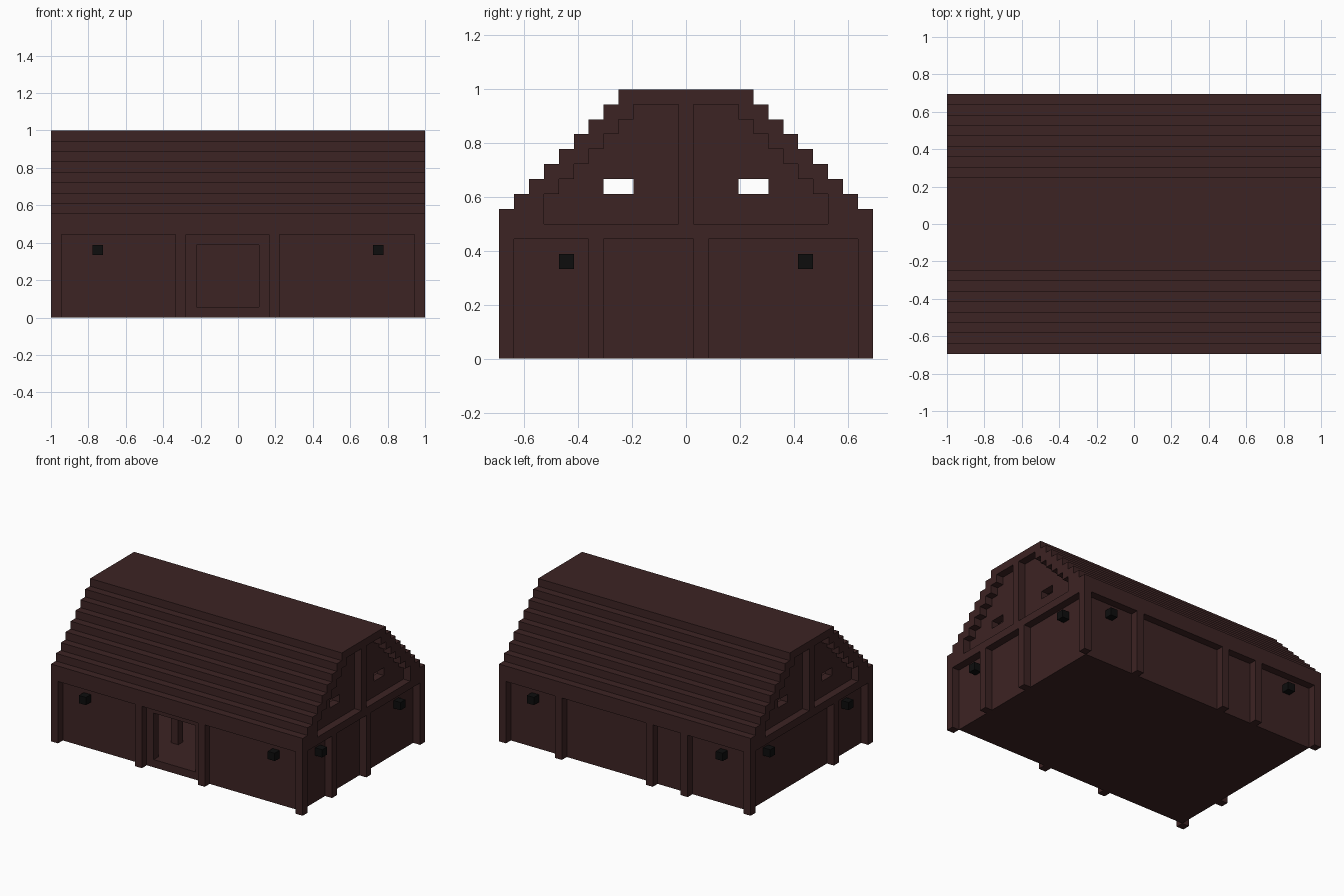
import bpy, bmesh
from mathutils import Vector

if "Cube" in bpy.data.objects:
    bpy.data.objects.remove(bpy.data.objects["Cube"], do_unlink=True)

# One block of the building; the house is LENGTH x DEPTH blocks
U = 1 / 18
LENGTH, DEPTH = 36, 25


def material(name, color):
    m = bpy.data.materials.new(name)
    m.use_nodes = True
    m.diffuse_color = (*color, 1)
    bsdf = m.node_tree.nodes["Principled BSDF"]
    bsdf.inputs["Base Color"].default_value = (*color, 1)
    bsdf.inputs["Roughness"].default_value = 0.9
    return m


wood = material("dark_wood", (0.046, 0.017, 0.017))
black = material("lantern_black", (0.004, 0.004, 0.004))


def finish(name, bm, mat):
    bmesh.ops.recalc_face_normals(bm, faces=bm.faces)
    for v in bm.verts:
        v.co = Vector((v.co.x - LENGTH / 2, v.co.y - DEPTH / 2, v.co.z)) * U
    mesh = bpy.data.meshes.new(name)
    bm.to_mesh(mesh)
    bm.free()
    mesh.materials.append(mat)
    obj = bpy.data.objects.new(name, mesh)
    bpy.context.collection.objects.link(obj)
    return obj


def box(name, x, y, z, mat=wood):
    """Box from (low, high) pairs in block units."""
    bm = bmesh.new()
    bmesh.ops.create_cube(bm, size=1)
    for v in bm.verts:
        v.co = [r[0] if c < 0 else r[1] for c, r in zip(v.co, (x, y, z))]
    return finish(name, bm, mat)


def extrude_profile(name, profile, x0, x1):
    """Solid swept along x from a list of (y, z) points."""
    bm = bmesh.new()
    face = bm.faces.new([bm.verts.new((x0, y, z)) for y, z in profile])
    side = bmesh.ops.extrude_face_region(bm, geom=[face])["geom"]
    moved = [v for v in side if isinstance(v, bmesh.types.BMVert)]
    bmesh.ops.translate(bm, verts=moved, vec=(x1 - x0, 0, 0))
    return finish(name, bm, wood)


def cut(obj, cutter):
    mod = obj.modifiers.new("opening", "BOOLEAN")
    mod.operation = "DIFFERENCE"
    mod.solver = "EXACT"
    mod.object = cutter
    cutter.hide_render = True
    cutter.hide_viewport = True


def stairs(half, bottom, first, top):
    """Right half of a stepped outline, rising one block per step."""
    pts = [(half, bottom)]
    for z in range(first, top + 1):
        pts.append((half, z))
        half -= 1
        if z < top:
            pts.append((half, z))
    return [(DEPTH / 2 + y, z) for y, z in pts]


def mirrored(pts):
    return [(DEPTH - y, z) for y, z in reversed(pts)]


# Stepped roof shell, open underneath
outer = stairs(12.5, 9, 10, 18)
inner = stairs(9.5, 9, 11, 17)
arch = outer + mirrored(outer) + [(DEPTH - y, z) for y, z in inner] + inner[::-1]
extrude_profile("stepped_roof", arch, 0, LENGTH)

# Recessed gable walls with two small windows and a central post
for side, x in (("right", 0), ("left", LENGTH - 1)):
    wall_x = 1 if x == 0 else x - 1
    gable = extrude_profile(side + "_gable_wall", inner + mirrored(inner), wall_x, wall_x + 1)
    for i, y in enumerate((7, 16)):
        cut(gable, box(f"{side}_window_cutter_{i}", (wall_x - 0.5, wall_x + 1.5), (y, y + 2), (11, 12)))
    box(side + "_gable_post", (x, x + 1), (12, 13), (9, 17))

# Beam ring with the upper floor
box("upper_floor_beam", (0, LENGTH), (0, DEPTH), (8, 9))

# Hollow lower walls, set back one block, with a front doorway
walls = box("lower_walls", (1, LENGTH - 1), (1, DEPTH - 1), (0, 8))
cut(walls, box("room_cutter", (2, LENGTH - 2), (2, DEPTH - 2), (1, 7.99)))
cut(walls, box("doorway_cutter", (14, 20), (0.5, 2.5), (1, 7)))
box("inner_post", (13, 14), (6, 7), (1, 8))


def post(name, x, y):
    box(name, (x, x + 1), (y, y + 1), (0, 8))


# Timber posts at the corners and along each wall
for x in (0, LENGTH - 1):
    for y in (0, DEPTH - 1):
        post("corner_post", x, y)
for x in (12, 21):
    post("front_post", x, 0)
for x in (9, 14, 27):
    post("back_post", x, DEPTH - 1)
for y in (6, 13):
    post("left_post", LENGTH - 1, y)
post("right_post", 0, 7)

# Block lanterns, two on every wall
for x in (4, 31):
    for y in (0, DEPTH - 1):
        box("wall_lantern", (x, x + 1), (y, y + 1), (6, 7), black)
for y in (4, 20):
    for x in (0, LENGTH - 1):
        box("end_lantern", (x, x + 1), (y, y + 1), (6, 7), black)
